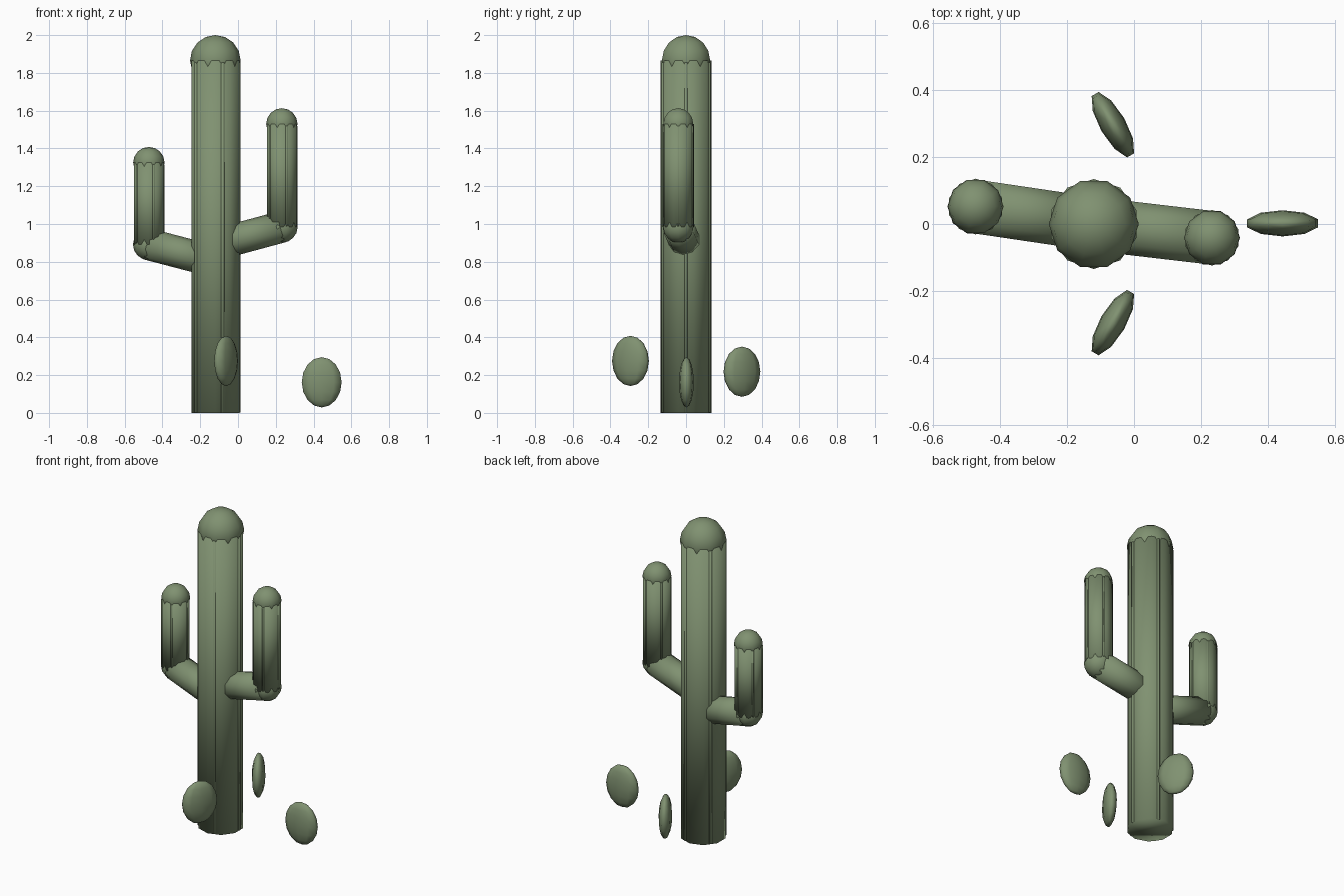
import bpy
from math import cos, sin, radians
from mathutils import Vector, Matrix

cube = bpy.data.objects.get("Cube")
if cube:
    bpy.data.objects.remove(cube, do_unlink=True)

green = bpy.data.materials.new("cactus green")
green.use_nodes = True
COLOR = (0.215, 0.285, 0.165, 1)
green.diffuse_color = COLOR
green.node_tree.nodes["Principled BSDF"].inputs["Base Color"].default_value = COLOR
SIDES = 10
TURN = radians(18)  # puts a flat side toward +x


def finish(name):
    obj = bpy.context.object
    obj.name = name
    obj.data.materials.append(green)
    bpy.ops.object.shade_smooth()
    return obj


def tube(name, start, end, radius, sides=SIDES, turn=TURN):
    start, end = Vector(start), Vector(end)
    axis = end - start
    bpy.ops.mesh.primitive_cylinder_add(vertices=sides, radius=radius, depth=axis.length)
    obj = finish(name)
    # Cylinder vertices begin at +y, so the turn is applied from there
    obj.data.transform(Matrix.Rotation(turn + radians(18), 4, "Z"))
    if abs(axis.x) + abs(axis.y) > 0.001:
        obj.rotation_euler = axis.to_track_quat("Z", "Y").to_euler()
    else:
        obj.data.transform(Matrix.Rotation(-radians(18) - turn, 4, "Z"))
    obj.location = (start + end) / 2
    return obj


def ball(name, center, size, turn=TURN, rings=8):
    bpy.ops.mesh.primitive_uv_sphere_add(segments=SIDES, ring_count=rings, radius=1)
    obj = finish(name)
    obj.data.transform(Matrix.Diagonal((*size, 1)))
    obj.rotation_euler.z = turn
    obj.location = center
    return obj


def column(name, x, y, bottom, top, radius):
    # Upright stem with a rounded cap and five slim ribs on its flat sides
    tube(name, (x, y, bottom), (x, y, top), radius)
    ball(name + "_cap", (x, y, top), (radius,) * 3)
    for i in range(5):
        angle = radians(72 * i)
        reach = radius * 0.93
        rx, ry = x + reach * cos(angle), y + reach * sin(angle)
        tube(f"{name}_rib_{i + 1}", (rx, ry, bottom + 0.003),
             (rx, ry, top - 0.01), radius * 0.075, 6)


# Trunk
column("trunk", -0.12, 0, 0, 1.866, 0.134)

# Arms: root height, elbow position and top of the upright part
arms = {
    "left_arm": (0.89, (0.232, -0.041, 0.985), 1.53),
    "right_arm": (0.80, (-0.472, 0.052, 0.892), 1.325),
}
for name, (root, elbow, top) in arms.items():
    tube(name + "_branch", (-0.12, 0, root), elbow, 0.084)
    ball(name + "_elbow", elbow, (0.084,) * 3)
    column(name + "_stem", elbow[0], elbow[1], elbow[2], top, 0.083)

# Flat oval pads around the base
pads = {
    "left_pad": ((0.443, 0.002, 0.162), 0),
    "front_pad": ((-0.063, -0.294, 0.275), 60),
    "back_pad": ((-0.063, 0.296, 0.218), -60),
}
for name, (center, angle) in pads.items():
    ball(name, center, (0.111, 0.039, 0.133), radians(angle))
